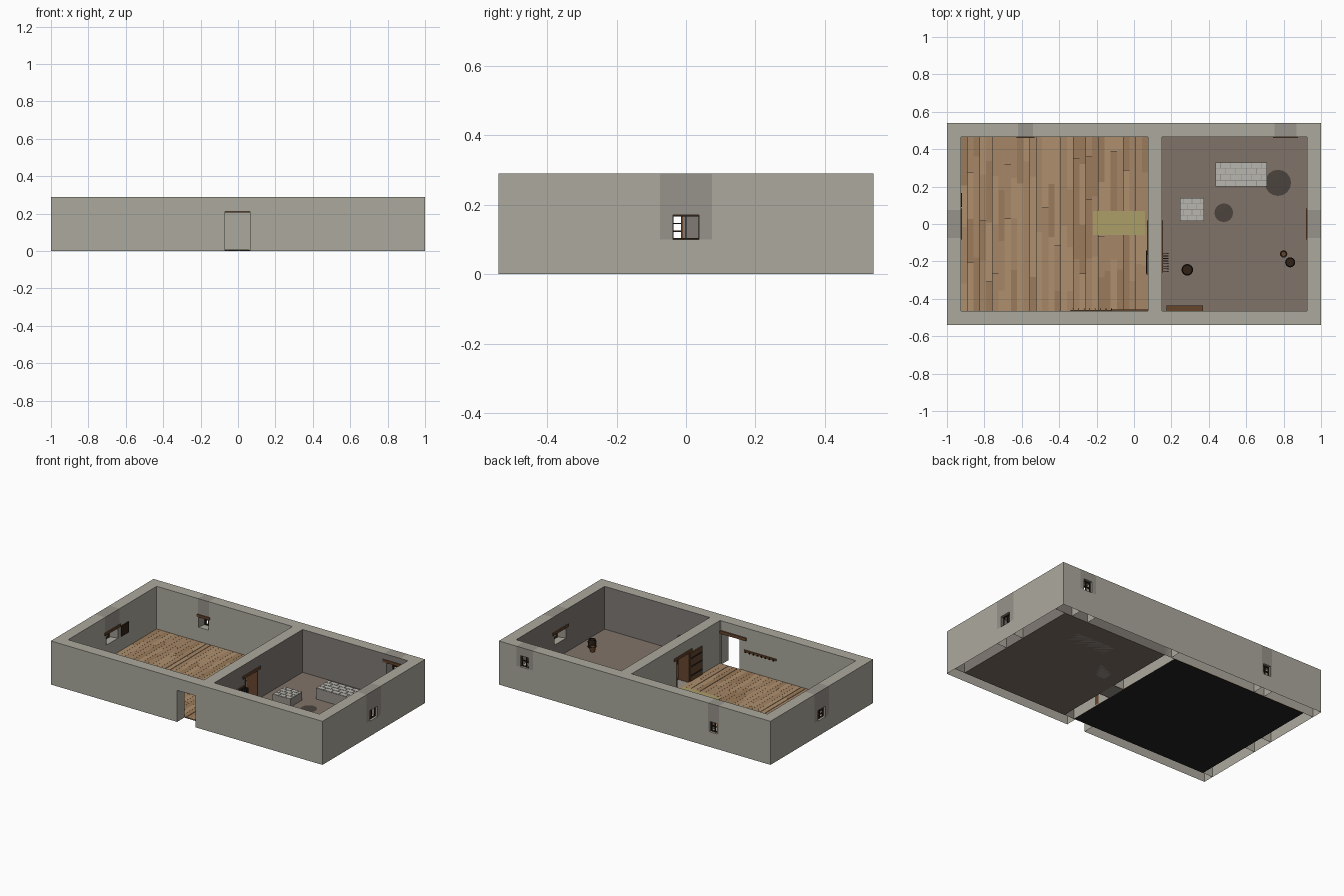
import bpy
import bmesh
import math
import random
from mathutils import Matrix, Vector

random.seed(4)
default = bpy.data.objects.get("Cube")
if default:
    bpy.data.objects.remove(default, do_unlink=True)


def material(name, r, g, b):
    mat = bpy.data.materials.new(name)
    mat.use_nodes = True
    colour = [c ** 2.2 for c in (r, g, b)] + [1]
    mat.diffuse_color = colour
    shader = next(n for n in mat.node_tree.nodes if n.type == 'BSDF_PRINCIPLED')
    shader.inputs["Base Color"].default_value = colour
    shader.inputs["Roughness"].default_value = 0.9
    return mat


PLASTER = material("plaster", .67, .66, .61)
PATCH = material("plaster_patch", .59, .57, .54)
SOOTY = material("sooty_plaster", .5, .48, .46)
EARTH = material("earth_floor", .5, .45, .41)
SOOT = material("soot", .3, .27, .25)
PLANKS = [material("plank_light", .68, .56, .43), material("plank_mid", .64, .52, .4),
          material("plank_dark", .6, .48, .36)]
WOOD = material("old_wood", .4, .28, .19)
DARK = material("dark_wood", .2, .15, .11)
IRON = material("iron", .16, .15, .15)
STONE = material("pale_stone", .72, .71, .68)
STRAW = material("straw_mat", .67, .61, .41)

H, T = .29, .075            # wall height and thickness
X, Y = 1.0, .54             # outer half sizes
IX, IY = X - T, Y - T       # inner half sizes
PX0, PX1 = .075, .15        # partition faces
ID = Matrix.Identity(4)


def finish(name, bm, mats):
    bmesh.ops.recalc_face_normals(bm, faces=bm.faces)
    mesh = bpy.data.meshes.new(name)
    bm.to_mesh(mesh)
    bm.free()
    for m in mats:
        mesh.materials.append(m)
    ob = bpy.data.objects.new(name, mesh)
    bpy.context.collection.objects.link(ob)
    return ob


def add_prism(bm, pts, z0, z1, m=ID, index=0):
    rings = [[bm.verts.new(m @ Vector((x, y, z))) for x, y in pts] for z in (z0, z1)]
    n = len(pts)
    faces = [bm.faces.new(r) for r in rings]
    for i in range(n):
        j = (i + 1) % n
        faces.append(bm.faces.new((rings[0][i], rings[0][j], rings[1][j], rings[1][i])))
    for f in faces:
        f.material_index = index
    return faces


def rect(x0, x1, y0, y1):
    return [(x0, y0), (x1, y0), (x1, y1), (x0, y1)]


def box(name, x0, x1, y0, y1, z0, z1, mat, m=ID):
    bm = bmesh.new()
    add_prism(bm, rect(x0, x1, y0, y1), z0, z1, m)
    return finish(name, bm, [mat])


def wall(name, pts, z0=0, z1=H, m=ID, mat=PLASTER):
    # hollow underneath where it meets the ground, sooty inside the right room
    bm = bmesh.new()
    faces = add_prism(bm, pts, z0, z1, m)
    if z0 == 0:
        bmesh.ops.delete(bm, geom=[faces[0]], context='FACES_ONLY')
    for f in bm.faces:
        c = f.calc_center_median()
        if PX1 - .01 < c.x < IX + .01 and abs(c.y) < IY + .01 and c.z < H - .01:
            f.material_index = 1
    return finish(name, bm, [mat, SOOTY])


# Main walls
DX0, DX1, DZ = -.07, .065, .21
wall("front_wall_left_room", rect(-X, DX0, -Y, -IY))
wall("front_wall_right_room", rect(DX1, X, -Y, -IY))
wall("front_door_header", rect(DX0, DX1, -Y, -IY), DZ)
for i, (a, b) in enumerate([(-X, -.62), (-.54, .1), (.1, .75), (.87, X)]):
    wall(f"back_wall_{i}", rect(a, b, IY, Y))
for side in (-1, 1):
    for end in (-1, 1):
        xs, ys = sorted((side * IX, side * X)), sorted((end * T, end * IY))
        wall("side_wall", rect(*xs, *ys))
IN0, IN1, INZ = -.14, -.008, .2
wall("partition_front", rect(PX0, PX1, -IY, IN0))
wall("partition_back", rect(PX0, PX1, IN1, IY))
wall("partition_header", rect(PX0, PX1, IN0, IN1), INZ)


def window(name, origin, angle, half, w_out, w_in, z0, z1, rows):
    # local x runs along the wall, local y points outwards
    m = Matrix.Translation(origin) @ Matrix.Rotation(math.radians(angle), 4, 'Z')
    wall(name + "_sill_wall", rect(-half, half, 0, T), 0, z0, m)
    wall(name + "_header", rect(-half, half, 0, T), z1, H, m, PATCH)
    for s in (-1, 1):
        wall(name + "_jamb", [(s * half, 0), (s * w_in, 0), (s * w_out, T), (s * half, T)],
             z0, z1, m, PATCH)
    box(name + "_lintel", -half - .008, half + .008, -.006, .012, z1, z1 + .017, WOOD, m)
    # casement frame and glazing bars
    bm = bmesh.new()
    y0, y1, t = .05, .06, .004
    for s in (-1, 0, 1):
        c = s * w_out
        add_prism(bm, rect(c - t / 2, c + t / 2, y0, y1), z0, z1, m)
    for k in range(rows + 1):
        z = z0 + (z1 - z0 - t) * k / rows
        add_prism(bm, rect(-w_out, w_out, y0, y1), z, z + t, m)
    finish(name + "_frame", bm, [DARK])


window("right_window", (IX, 0, 0), -90, T, .038, .06, .1, .17, 1)
window("left_window", (-IX, 0, 0), 90, T, .038, .06, .1, .17, 3)
window("back_left_window", (-.58, IY, 0), 0, .04, .026, .036, .1, .17, 2)
window("back_right_window", (.81, IY, 0), 0, .06, .03, .042, .16, .235, 2)
box("left_window_shutter", -IX, -IX + .006, .09, .165, .1, .17, DARK)

# Floors
box("left_floor_base", -IX, PX0, -IY, IY, 0, .002, IRON)
box("earth_floor", PX1, IX, -IY, IY, 0, .005, EARTH)
box("inner_threshold", PX0, PX1, IN0, IN1, 0, .004, PATCH)
bm = bmesh.new()
rows = 30
pitch = (PX0 + IX) / rows
for r in range(rows):
    x0 = -IX + r * pitch
    y = -IY
    length = random.uniform(.1, .3)
    while y < IY:
        end = min(y + length, IY)
        if IY - end < .06:
            end = IY
        gap = .003 if r in (11, 12, 26, 28) else .0006
        add_prism(bm, rect(x0 + gap, x0 + pitch, y + .0006, end), .002, .006,
                  index=random.randrange(3))
        y, length = end, random.uniform(.2, .34)
finish("floor_planks", bm, PLANKS)
box("straw_mat", -.22, .06, -.06, .07, .006, .009, STRAW)


def lathe(name, x, y, profile, mat, sides=16):
    bm = bmesh.new()
    vs = [bm.verts.new((x + r, y, z)) for r, z in profile]
    es = [bm.edges.new(p) for p in zip(vs, vs[1:])]
    bmesh.ops.spin(bm, geom=vs + es, cent=(x, y, 0), axis=(0, 0, 1),
                   angle=math.tau, steps=sides)
    bmesh.ops.remove_doubles(bm, verts=bm.verts, dist=.0001)
    ob = finish(name, bm, [mat])
    for p in ob.data.polygons:
        p.use_smooth = abs(p.normal.z) < .8
    return ob


# Soot marks on the earth floor
for x, y, r in ((.77, .22, .07), (.48, .06, .05)):
    lathe("soot_mark", x, y, [(0, .0062), (r, .0056)], SOOT)


# Masonry blocks with a coursed top
def masonry(name, x0, x1, y0, y1, h, courses, count):
    bm = bmesh.new()
    add_prism(bm, rect(x0, x1, y0, y1), 0, h - .003, index=1)
    step, w, g = (y1 - y0) / courses, (x1 - x0) / count, .0015
    for c in range(courses):
        edges = [x0] + [x0 + w * (k + (c % 2) * .5) for k in range(1 - c % 2, count)] + [x1]
        for a, b in zip(edges, edges[1:]):
            if b - a > .004:
                add_prism(bm, rect(a + g, b - g, y0 + c * step + g, y0 + (c + 1) * step - g),
                          h - .003, h)
    finish(name, bm, [STONE, PATCH])


masonry("large_hearth", .435, .71, .2, .33, .08, 4, 5)
masonry("small_hearth", .245, .375, .015, .14, .06, 4, 3)

# Barrels and bucket
def barrel(name, x, y, r, h, mat=DARK):
    lathe(name, x, y, [(0, .005), (r * .8, .005), (r, h * .5), (r * .85, h),
                       (r * .7, h), (r * .7, h - .006), (0, h - .006)], mat)
    for f in (.25, .75):
        z, w = h * f, r * .96
        lathe(name + "_hoop", x, y, [(w, z - .002), (w + .002, z - .002),
                                     (w + .002, z + .002), (w, z + .002)], IRON)


barrel("barrel", .835, -.205, .026, .06)
barrel("water_tub", .285, -.245, .03, .05)
lathe("bucket", .8, -.16, [(0, .007), (.015, .007), (.02, .04), (.016, .04), (.013, .01),
                           (0, .01)], WOOD)

# Door lintels, open inner door and its iron straps
box("front_door_lintel", -.12, .074, -IY - .006, -IY + .008, DZ - .004, DZ + .016, WOOD)
for x in (PX0 - .006, PX1 - .004):
    box("inner_door_lintel", x, x + .01, -.165, .02, INZ, INZ + .018, WOOD)
for y in (IN0, IN1 - .007):
    box("inner_door_post", PX0 - .003, PX1 + .003, y, y + .007, 0, INZ, WOOD)
for k in range(4):
    y = -.27 + k * .0325
    box("inner_door_board", .067, PX0, y, y + .0315, .008, .195, WOOD)
for z in (.04, .1, .155):
    box("inner_door_strap", .064, .067, -.265, -.142, z, z + .008, IRON)


# Peg rail, tool rack and wall shelf
def pegs(name, origin, angle, length, z, count, drop, reach):
    m = Matrix.Translation(origin) @ Matrix.Rotation(math.radians(angle), 4, 'Z')
    box(name + "_rail", 0, length, 0, .006, z, z + .014, WOOD, m)
    bm = bmesh.new()
    for k in range(count):
        x = length * (k + .5) / count
        add_prism(bm, rect(x - .002, x + .002, .006, reach), z + .004, z + .008, m)
        add_prism(bm, rect(x - .003, x + .003, reach - .004, reach), z - drop, z + .01, m)
    finish(name + "_pegs", bm, [IRON])


pegs("peg_rail", (-.34, -IY, 0), 0, .235, .13, 8, 0, .014)
pegs("tool_rack", (PX1, -.15, 0), -90, .11, .14, 8, .06, .034)
box("wall_shelf", .175, .37, -IY, -.437, .105, .115, WOOD)
for x in (.19, .345):
    box("shelf_bracket", x, x + .008, -IY, -.445, .085, .105, DARK)
